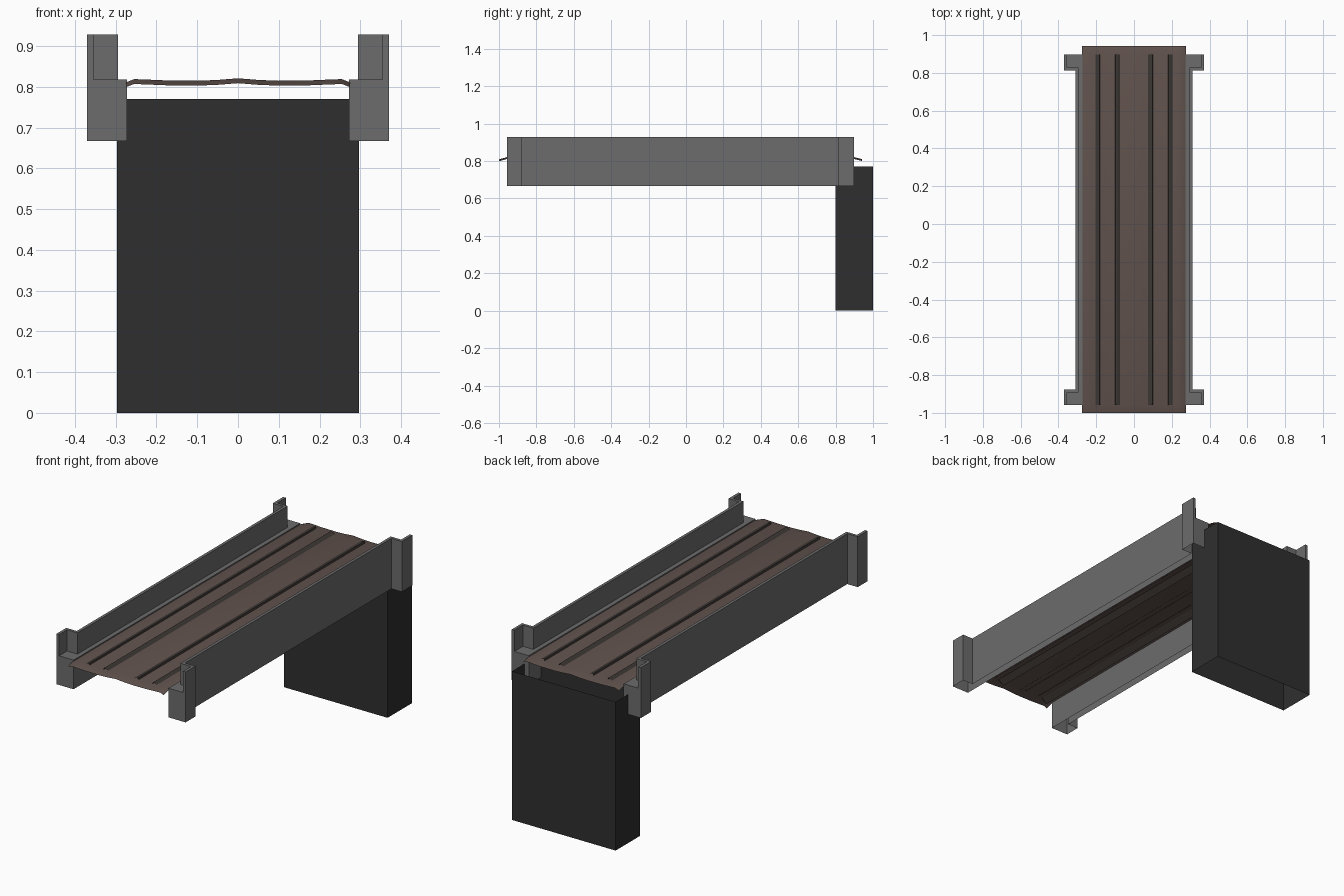
import bpy, bmesh

if "Cube" in bpy.data.objects:
    bpy.data.objects.remove(bpy.data.objects["Cube"])

def material(name, rgb):
    m = bpy.data.materials.new(name)
    m.diffuse_color = (*rgb, 1.0)
    m.use_nodes = True
    m.node_tree.nodes["Principled BSDF"].inputs["Base Color"].default_value = m.diffuse_color
    return m

GREY = material("concrete_grey", (0.15, 0.15, 0.15))
BLACK = material("dark_pier", (0.028, 0.028, 0.028))
BROWN = material("brown_deck", (0.118, 0.084, 0.074))
RAIL = material("dark_rail", (0.045, 0.038, 0.034))

def finish(name, bm, mat):
    me = bpy.data.meshes.new(name)
    bm.to_mesh(me)
    bm.free()
    me.materials.append(mat)
    ob = bpy.data.objects.new(name, me)
    bpy.context.collection.objects.link(ob)
    return ob

def prism(name, outline, z0, z1, mat, top=True):
    """Plan outline raised from z0 to z1, open underneath (and on top if asked)."""
    bm = bmesh.new()
    base = bm.faces.new([bm.verts.new((x, y, z0)) for x, y in outline])
    geom = bmesh.ops.extrude_face_region(bm, geom=[base], use_keep_orig=True)["geom"]
    for v in geom:
        if isinstance(v, bmesh.types.BMVert):
            v.co.z = z1
    bmesh.ops.recalc_face_normals(bm, faces=bm.faces)
    gone = [f for f in bm.faces if abs(f.normal.z) > 0.9
            and (f.calc_center_median().z < (z0 + z1) / 2 or not top)]
    bmesh.ops.delete(bm, geom=gone, context='FACES_ONLY')
    return finish(name, bm, mat)

def sheet(name, rows, mat):
    """Surface through rows of points with equal counts."""
    bm = bmesh.new()
    vs = [[bm.verts.new(p) for p in r] for r in rows]
    for a, b in zip(vs, vs[1:]):
        for i in range(len(a) - 1):
            bm.faces.new((a[i], a[i + 1], b[i + 1], b[i]))
    for f in bm.faces:
        f.smooth = True
    return finish(name, bm, mat)

# side beams with wider end posts, and the thin stepped parapets on them
Y0, Y1, Y2, Y3 = -0.957, -0.877, 0.813, 0.898
T = 0.015
beam = [(0.272, Y0), (0.37, Y0), (0.37, Y1), (0.31, Y1), (0.31, Y2),
        (0.37, Y2), (0.37, Y3), (0.272, Y3)]
wall = [(0.31, Y1), (0.37, Y1), (0.37, Y0), (0.37 - T, Y0), (0.37 - T, Y1 - T),
        (0.31 - T, Y1 - T), (0.31 - T, Y2 + T), (0.37 - T, Y2 + T),
        (0.37 - T, Y3), (0.37, Y3), (0.37, Y2), (0.31, Y2)]
for side, s in (("left", -1), ("right", 1)):
    prism(side + "_beam", [(s * x, y) for x, y in beam], 0.667, 0.818, GREY)
    prism(side + "_parapet", [(s * x, y) for x, y in wall], 0.818, 0.928, GREY)

# hollow end pier
prism("end_pier", [(-0.297, 0.8), (0.297, 0.8), (0.297, 1.0), (-0.297, 1.0)],
      0.0, 0.77, BLACK, top=False)

# gently waved deck whose ends dip down
half = [(0.275, 0.811), (0.255, 0.819), (0.225, 0.818), (0.18, 0.816),
        (0.10, 0.815), (0.05, 0.817)]
profile = [(-x, z) for x, z in half] + [(0, 0.821)] + [(x, z) for x, z in reversed(half)]
ends = [(-1.0, -0.012), (Y0, 0), (Y3, 0), (0.942, -0.011)]
sheet("deck", [[(x, y, z + dz) for x, z in profile] for y, dz in ends], BROWN)

# four rails: slanted strips passing up through the deck
outer = [(0.235, 0.79), (0.207, 0.816), (0.192, 0.823), (0.183, 0.824), (0.18, 0.814)]
inner = [(0.28 - x, z) for x, z in outer]
for side, s in (("left", -1), ("right", 1)):
    for pos, prof in (("outer", outer), ("inner", inner)):
        rail = sheet(f"{side}_{pos}_rail",
                     [[(s * x, y, z) for x, z in prof] for y in (Y0, Y3)], RAIL)
        # strips face upward
        bm = bmesh.new()
        bm.from_mesh(rail.data)
        if sum(f.normal.z * f.calc_area() for f in bm.faces) < 0:
            bmesh.ops.reverse_faces(bm, faces=bm.faces)
        for f in bm.faces:
            f.smooth = False
        bm.to_mesh(rail.data)
        bm.free()
